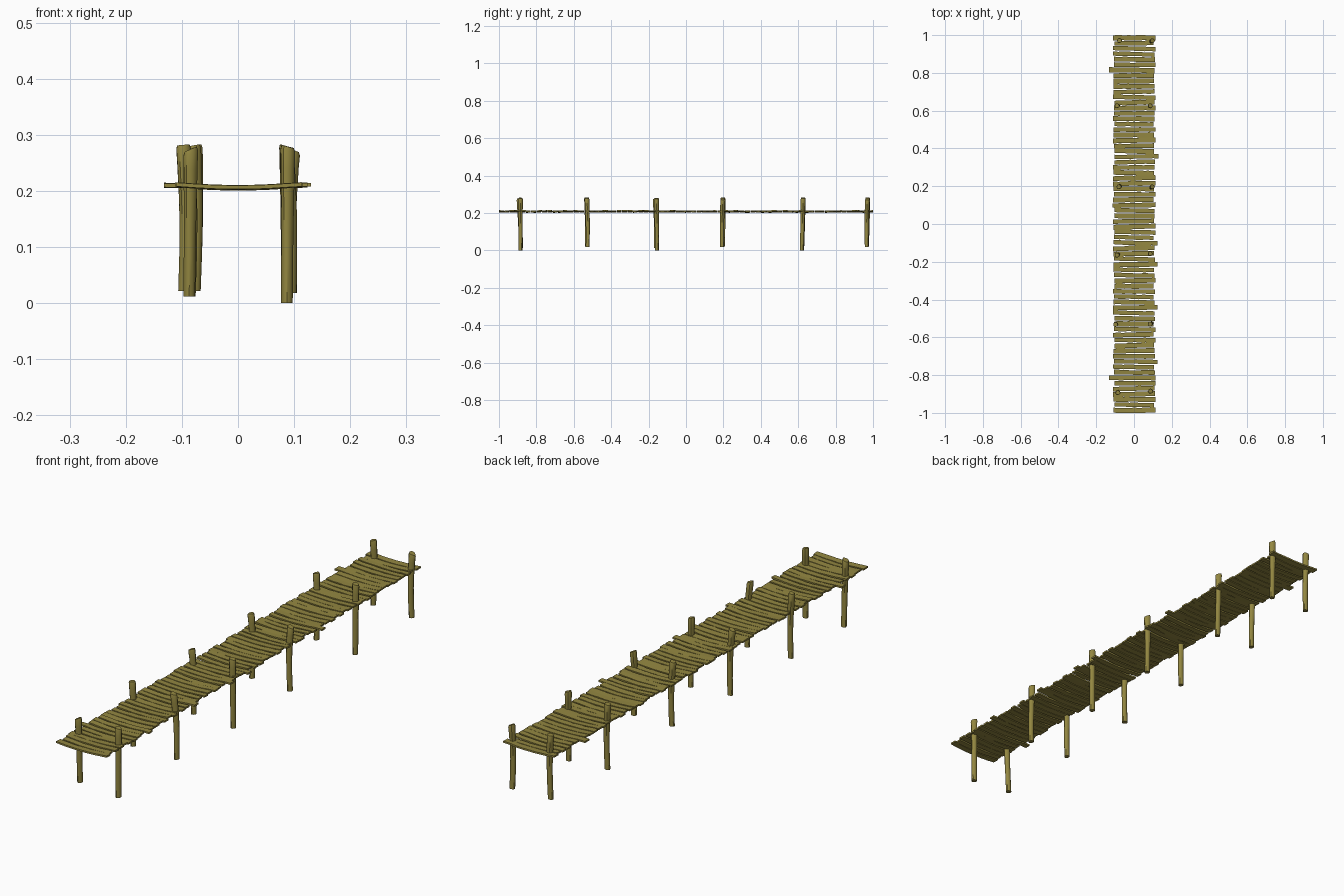
import bpy, bmesh, math, random
from mathutils import Vector

if "Cube" in bpy.data.objects:
    bpy.data.objects.remove(bpy.data.objects["Cube"])

rng = random.Random(7)
wood = bpy.data.materials.new("weathered_wood")
wood.diffuse_color = (0.29, 0.24, 0.052, 1)
wood.use_nodes = True
wood.node_tree.nodes["Principled BSDF"].inputs["Base Color"].default_value = wood.diffuse_color


def finish(name, bm):
    bmesh.ops.recalc_face_normals(bm, faces=bm.faces)
    me = bpy.data.meshes.new(name)
    bm.to_mesh(me)
    bm.free()
    me.materials.append(wood)
    ob = bpy.data.objects.new(name, me)
    bpy.context.collection.objects.link(ob)
    bpy.ops.object.select_all(action='DESELECT')
    ob.select_set(True)
    bpy.context.view_layer.objects.active = ob
    bpy.ops.object.shade_smooth_by_angle(angle=math.radians(40))
    return ob


def skin(bm, rings):
    """Join matching rings of points into a closed tube."""
    vs = [[bm.verts.new(p) for p in r] for r in rings]
    n = len(vs[0])
    for a, b in zip(vs, vs[1:]):
        for i in range(n):
            j = (i + 1) % n
            bm.faces.new((a[i], a[j], b[j], b[i]))
    bm.faces.new(vs[0][::-1])
    bm.faces.new(vs[-1])


def plank(name, y, width, x0, x1, skew):
    """Sagging, slightly crooked board running across the pier."""
    bm = bmesh.new()
    rings = []
    steps = 8
    lift = rng.uniform(-0.0012, 0.0012)
    twist = rng.uniform(-0.05, 0.05)
    for k in range(steps + 1):
        t = k / steps
        x = x0 + (x1 - x0) * t
        z = 0.2055 + 0.0045 * min(1.1, (x / 0.1) ** 2) + lift
        yc = y + skew * (t - 0.5) + rng.uniform(-0.0012, 0.0012)
        w = width / 2 * rng.uniform(0.9, 1.0)
        h = 0.0034
        rings.append([(x, max(-1, min(1, yc + sy * w)), z + sz * h + sy * w * twist)
                      for sy, sz in ((-1, -1), (1, -1), (1, 1), (-1, 1))])
    skin(bm, rings)
    finish(name, bm)


# Deck boards: uneven widths, a few stick out to one side
count = 70
pitch = 2 / count
long_right = (0.35, -0.11, -0.215, -0.45, -0.715)
long_left = (0.80, -0.82)
for i in range(count):
    y = -1 + pitch * (i + 0.5)
    x0 = -0.108 + rng.uniform(-0.005, 0.006)
    x1 = 0.109 + rng.uniform(-0.006, 0.006)
    if any(abs(y - v) < pitch / 2 for v in long_right):
        x1 = 0.130 if y > 0 else 0.124
    if any(abs(y - v) < pitch / 2 for v in long_left):
        x0 = -0.132
    edge = i in (0, count - 1)
    if edge:
        x1 = 0.114
    plank(f"deck_plank_{i + 1:02d}", y, pitch * (0.98 if edge else rng.uniform(0.82, 1.0)),
          x0, x1, 0 if edge else rng.uniform(-0.006, 0.006))


def post(name, top, base, bow, z0, ztop, slope):
    """Rough round pile with a crooked trunk and a slanted, rounded-over cut top."""
    bm = bmesh.new()
    sides = 12
    rings = []
    levels = (0, 0.25, 0.45, 0.55, 0.65, 0.85, 0.975, 1)
    radii = (0.0105, 0.0105, 0.0108, 0.0112, 0.0115, 0.0125, 0.013, 0.011)
    for t, r in zip(levels, radii):
        c = Vector(base).lerp(Vector(top), t)
        c.x += bow * math.sin(math.pi * t)
        c.y += 0.6 * bow * math.sin(math.pi * t)
        z = z0 + (ztop - z0) * t
        ring = []
        for s in range(sides):
            a = 2 * math.pi * s / sides
            rr = r * (1 + 0.06 * math.sin(3 * a + 2 * t))
            # slope > 0 leaves the right side high, slope < 0 the left side
            cut = (slope * math.cos(a) - abs(slope)) / 2 if t > 0.95 else 0
            ring.append((c.x + rr * math.cos(a), c.y + rr * math.sin(a), z + cut))
        rings.append(ring)
    skin(bm, rings)
    finish(name, bm)


# Six pairs of piles: top centre, base centre, bow, bottom height, top height, cut slope
piles = [
    ((-0.085, -0.893), (-0.087, -0.880), 0.000, 0.012, 0.279, 0.010),
    ((0.088, -0.885), (0.087, -0.885), 0.000, 0.000, 0.282, -0.006),
    ((-0.098, -0.532), (-0.096, -0.530), 0.003, 0.022, 0.283, 0.002),
    ((0.085, -0.530), (0.094, -0.525), 0.004, 0.018, 0.283, -0.006),
    ((-0.090, -0.165), (-0.086, -0.160), 0.004, 0.012, 0.277, 0.008),
    ((0.086, -0.157), (0.087, -0.155), 0.000, 0.000, 0.281, -0.006),
    ((-0.080, 0.197), (-0.077, 0.198), 0.004, 0.022, 0.283, 0.004),
    ((0.097, 0.197), (0.095, 0.194), -0.004, 0.018, 0.279, -0.010),
    ((-0.090, 0.626), (-0.087, 0.622), 0.003, 0.012, 0.280, 0.006),
    ((0.086, 0.626), (0.087, 0.620), 0.000, 0.000, 0.283, -0.006),
    ((-0.077, 0.971), (-0.077, 0.968), 0.003, 0.022, 0.283, 0.004),
    ((0.097, 0.970), (0.095, 0.967), -0.004, 0.018, 0.279, -0.010),
]
for i, p in enumerate(piles):
    post(f"{'left' if i % 2 == 0 else 'right'}_post_{i // 2 + 1}", *p)
